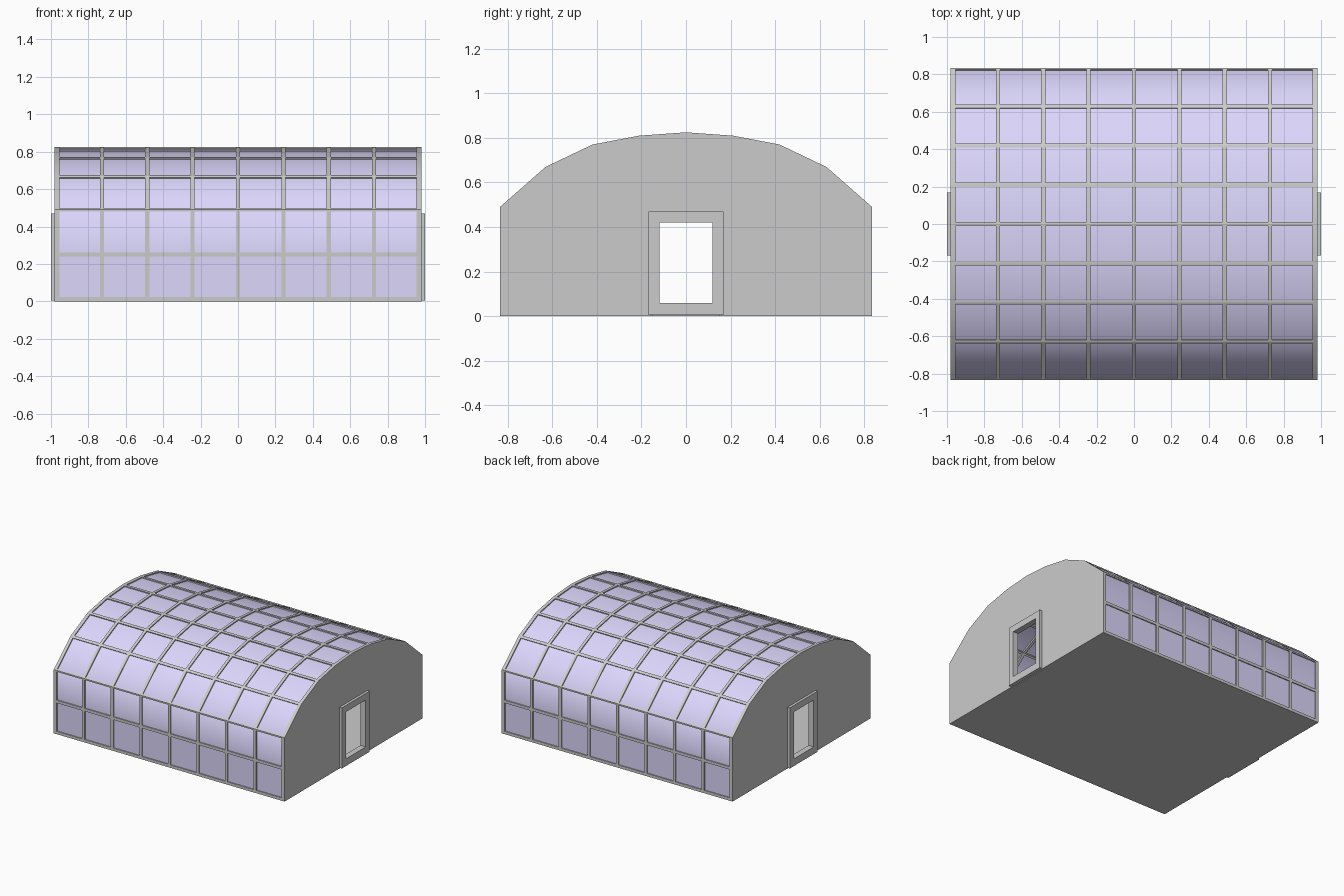
import bpy, bmesh, math
from mathutils import Vector

if "Cube" in bpy.data.objects:
    bpy.data.objects.remove(bpy.data.objects["Cube"])

BAR = 0.022          # bar width and depth
XE = 0.98            # outer face of end walls
XI = 0.955           # inner face of end walls

half = [(-0.835, 0), (-0.835, 0.25), (-0.835, 0.49), (-0.63, 0.67), (-0.42, 0.77), (-0.21, 0.81)]
PROFILE = [Vector(p) for p in half + [(0, 0.825)] + [(-y, z) for y, z in reversed(half)]]


def finish(bm, name, smooth=None, mat=None):
    bmesh.ops.recalc_face_normals(bm, faces=bm.faces)
    me = bpy.data.meshes.new(name)
    bm.to_mesh(me)
    bm.free()
    ob = bpy.data.objects.new(name, me)
    bpy.context.collection.objects.link(ob)
    if mat:
        me.materials.append(mat)
    if smooth:
        bpy.ops.object.select_all(action='DESELECT')
        bpy.context.view_layer.objects.active = ob
        ob.select_set(True)
        bpy.ops.object.shade_smooth_by_angle(angle=math.radians(smooth))
    return ob


def offset(path, d):
    """Mitred inward offset of an open y-z path."""
    segs = [(b - a).normalized() for a, b in zip(path, path[1:])]
    norms = [Vector((t.y, -t.x)) for t in segs]
    out = []
    for i, p in enumerate(path):
        a, b = norms[max(i - 1, 0)], norms[min(i, len(norms) - 1)]
        out.append(p + (a + b) * d / (1 + a.dot(b)))
    return out


def band(bm, outer, inner, x0, x1, closed=False):
    """Solid strip between two y-z paths, from x0 to x1."""
    rows = [[bm.verts.new((x, q[0], q[1])) for x, q in
             ((x0, o), (x1, o), (x1, i), (x0, i))] for o, i in zip(outer, inner)]
    n = len(rows)
    for k in range(n if closed else n - 1):
        a, b = rows[k], rows[(k + 1) % n]
        for j in range(4):
            m = (j + 1) % 4
            bm.faces.new((a[j], a[m], b[m], b[j]))
    if not closed:
        bm.faces.new(rows[0])
        bm.faces.new(rows[-1])


def prism(bm, pts, x0, x1):
    f = bm.faces.new([bm.verts.new((x0, p[0], p[1])) for p in pts])
    ext = bmesh.ops.extrude_face_region(bm, geom=[f])['geom']
    bmesh.ops.translate(bm, vec=(x1 - x0, 0, 0),
                        verts=[v for v in ext if isinstance(v, bmesh.types.BMVert)])
    # the start face is kept, closing the solid
    if not f.is_valid:
        bmesh.ops.holes_fill(bm, edges=bm.edges)


glass = bpy.data.materials.new("lilac_glass")
glass.diffuse_color = (0.72, 0.68, 0.98, 1)
glass.use_nodes = True
glass.node_tree.nodes["Principled BSDF"].inputs["Base Color"].default_value = glass.diffuse_color

# glazing sheet, slightly below the bars
bm = bmesh.new()
sheet = [[bm.verts.new((x, p.x, p.y)) for x in (-0.965, 0.965)] for p in offset(PROFILE, 0.008)]
for a, b in zip(sheet, sheet[1:]):
    bm.faces.new((a[0], a[1], b[1], b[0]))
finish(bm, "glazing", 60, glass)

# arched ribs across the width
bm = bmesh.new()
inner = offset(PROFILE, BAR)
for k in range(-3, 4):
    x = k * 0.2425
    band(bm, PROFILE, inner, x - BAR / 2, x + BAR / 2)
finish(bm, "arched_ribs")

# long purlins following each profile corner
bm = bmesh.new()
for i, p in enumerate(PROFILE):
    path = [p]
    w = BAR if i in (0, len(PROFILE) - 1) else BAR / 2
    if i > 0:
        path.insert(0, p + (PROFILE[i - 1] - p).normalized() * w)
    if i < len(PROFILE) - 1:
        path.append(p + (PROFILE[i + 1] - p).normalized() * w)
    band(bm, path, offset(path, BAR), -XI - 0.003, XI + 0.003)
finish(bm, "purlins")

# floor slab
bm = bmesh.new()
prism(bm, [(-0.83, 0), (0.83, 0), (0.83, 0.018), (-0.83, 0.018)], -0.97, 0.97)
finish(bm, "floor")


def rect(w, z0, z1):
    return [(-w, z0), (-w, z1), (w, z1), (w, z0)]


# end walls with a doorway notch, and the door frames around it
notch = [(0.15, 0), (0.15, 0.45), (-0.15, 0.45), (-0.15, 0)]
for side, s in (("left", -1), ("right", 1)):
    bm = bmesh.new()
    prism(bm, [tuple(p) for p in PROFILE] + notch, s * XI, s * XE)
    finish(bm, side + "_end_wall", 30)
    bm = bmesh.new()
    band(bm, rect(0.168, 0.005, 0.47), rect(0.12, 0.06, 0.42), s * XI, s * 1.0, True)
    finish(bm, side + "_door_frame")
